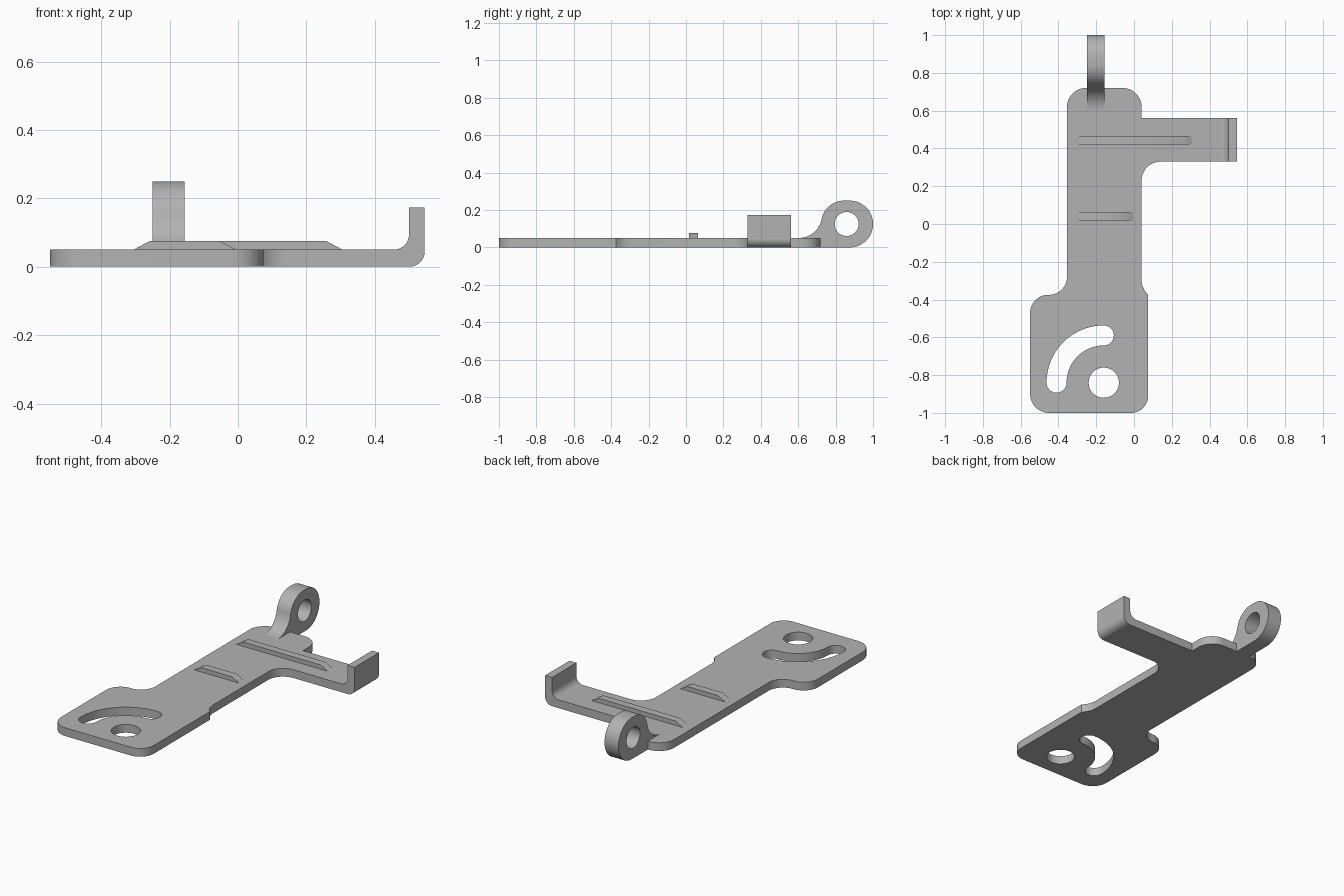
import bpy
import bmesh
from math import cos, sin, pi, tan
from mathutils import Vector, Matrix

if "Cube" in bpy.data.objects:
    bpy.data.objects.remove(bpy.data.objects["Cube"], do_unlink=True)

grey = bpy.data.materials.new("plain grey")
grey.use_nodes = True
colour = (0.45, 0.45, 0.45, 1)
grey.diffuse_color = colour
grey.node_tree.nodes["Principled BSDF"].inputs["Base Color"].default_value = colour

# Local profile axes (u, v, depth) for each drawing plane
PLANES = {
    "top": Matrix.Identity(4),
    "front": Matrix(((1, 0, 0, 0), (0, 0, -1, 0), (0, 1, 0, 0), (0, 0, 0, 1))),
    "side": Matrix(((0, 0, 1, 0), (1, 0, 0, 0), (0, 1, 0, 0), (0, 0, 0, 1))),
}


def arc(cx, cy, r, start, end, steps=24):
    angles = [start + (end - start) * i / steps for i in range(steps + 1)]
    return [(cx + r * cos(a), cy + r * sin(a)) for a in angles]


def rounded(corners, steps=12):
    """Outline through (u, v, radius) corners; two-value corners stay sharp."""
    points = []
    for i, corner in enumerate(corners):
        p = Vector(corner[:2])
        r = corner[2] if len(corner) > 2 else 0
        if not r:
            points.append(tuple(p))
            continue
        a = (Vector(corners[i - 1][:2]) - p).normalized()
        b = (Vector(corners[(i + 1) % len(corners)][:2]) - p).normalized()
        half = a.angle(b) / 2
        centre = p + (a + b).normalized() * (r / sin(half))
        start = p + a * (r / tan(half)) - centre
        turn = start.angle_signed(p + b * (r / tan(half)) - centre)
        for k in range(steps + 1):
            # angle_signed is clockwise positive
            points.append(tuple(centre + Matrix.Rotation(-turn * k / steps, 2) @ start))
    return points


def extrude_profile(name, loops, plane, low, high):
    """Filled outline, with later loops as holes, extruded between two depths."""
    curve = bpy.data.curves.new(name, "CURVE")
    curve.dimensions = "2D"
    curve.fill_mode = "BOTH"
    curve.extrude = (high - low) / 2
    for loop in loops:
        spline = curve.splines.new("POLY")
        spline.points.add(len(loop) - 1)
        for point, (u, v) in zip(spline.points, loop):
            point.co = (u, v, 0, 1)
        spline.use_cyclic_u = True
    obj = bpy.data.objects.new(name, curve)
    bpy.context.collection.objects.link(obj)
    bpy.ops.object.select_all(action="DESELECT")
    obj.select_set(True)
    bpy.context.view_layer.objects.active = obj
    bpy.ops.object.convert(target="MESH")
    obj = bpy.context.view_layer.objects.active

    mesh = obj.data
    mesh.transform(PLANES[plane] @ Matrix.Translation((0, 0, (low + high) / 2)))
    bm = bmesh.new()
    bm.from_mesh(mesh)
    bmesh.ops.remove_doubles(bm, verts=bm.verts, dist=0.0001)
    bmesh.ops.recalc_face_normals(bm, faces=bm.faces)
    bm.to_mesh(mesh)
    bm.free()
    mesh.materials.clear()
    mesh.materials.append(grey)
    bpy.ops.object.shade_smooth_by_angle()
    return obj


thick = 0.05
arm_front, arm_back, arm_end = 0.33, 0.562, 0.455

# Base plate with pivot hole and curved slot
outline = rounded([
    (-0.55, -1, 0.1), (0.075, -1, 0.09), (0.075, -0.375),
    (0.055, -0.35), (0.044, -0.325), (0.04, -0.3),
    (0.04, arm_front, 0.1), (arm_end, arm_front), (arm_end, arm_back),
    (0.04, arm_back), (0.04, 0.72, 0.1), (-0.355, 0.72, 0.1),
    (-0.355, -0.375, 0.095), (-0.55, -0.375, 0.095),
])
px, py, sweep, half = -0.16, -0.84, 0.25, 0.053
pivot_hole = arc(px, py, 0.08, 0, 2 * pi, 48)[:-1]
slot = (arc(px, py, sweep + half, pi / 2, pi)
        + arc(px - sweep, py, half, pi, 2 * pi)[1:]
        + arc(px, py, sweep - half, pi, pi / 2)[1:]
        + arc(px, py + sweep, half, -pi / 2, pi / 2)[1:-1])
extrude_profile("base_plate", [outline, pivot_hole, slot], "top", 0, thick)

# Upturned lip at the end of the side arm
lip = rounded([
    (arm_end, 0), (0.546, 0, 0.045), (0.546, 0.173), (0.5, 0.173),
    (0.5, thick, 0.044), (arm_end, thick),
])
extrude_profile("arm_lip", [lip], "front", -arm_back, -arm_front)

# Stiffening ribs with sloped ends
for name, right, y in (("long_rib", 0.305, 0.443), ("short_rib", -0.006, 0.04)):
    rib = [(-0.305, thick), (right, thick), (right - 0.048, 0.076), (-0.257, 0.076)]
    extrude_profile(name, [rib], "front", -y - 0.023, -y + 0.023)

# Upright eyelet lug blended into the plate
lug = rounded([
    (0.6, thick), (0.705, thick, 0.125), (0.745, 0.25, 0.12),
    (1, 0.25, 0.124), (1, 0, 0.124), (0.715, 0), (0.715, 0.045), (0.6, 0.045),
])
eyelet = arc(0.859, 0.125, 0.064, 0, 2 * pi, 40)[:-1]
extrude_profile("eyelet_lug", [lug, eyelet], "side", -0.25, -0.157)
